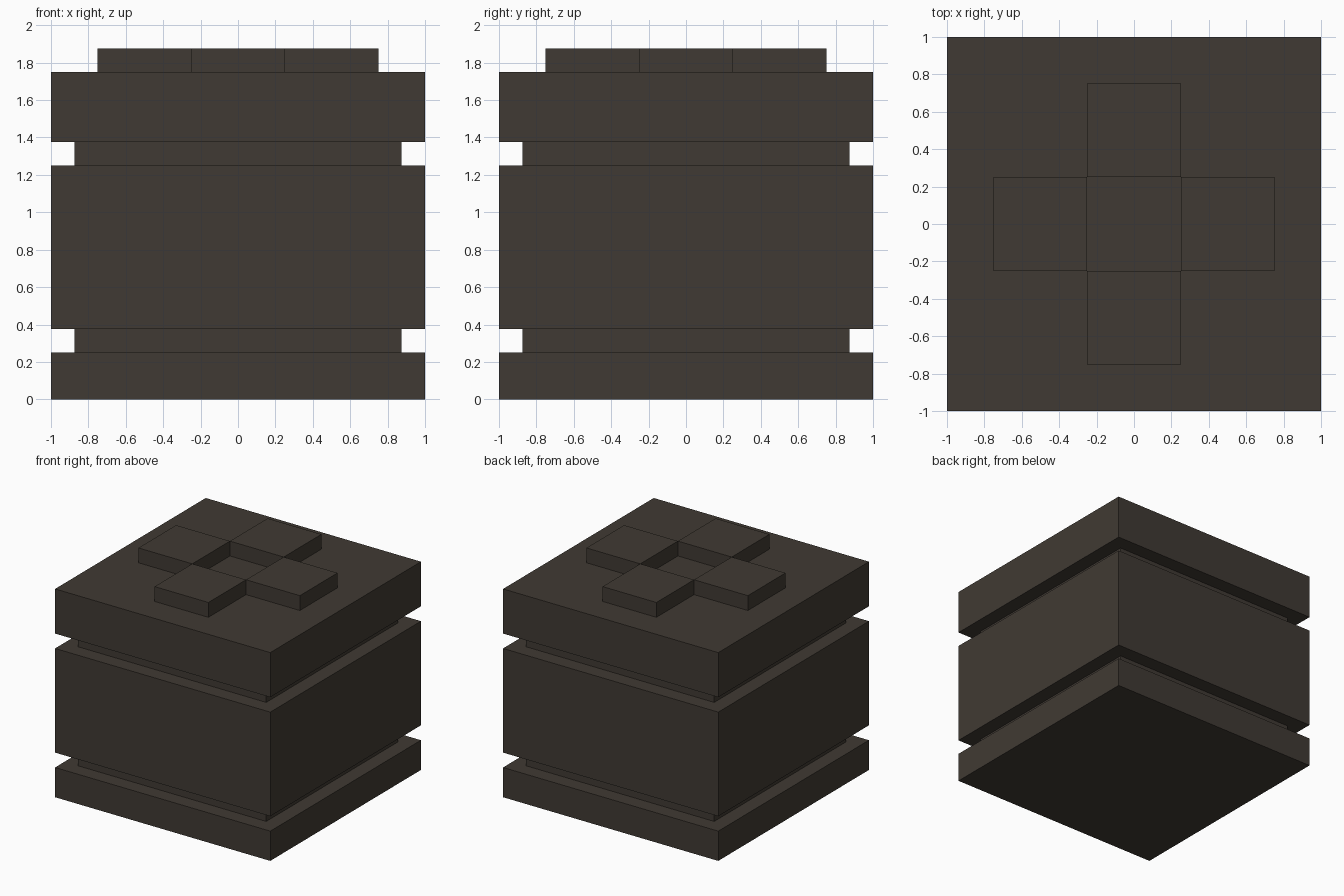
import bpy
import bmesh
from mathutils import Matrix

cube = bpy.data.objects.get("Cube")
if cube:
    bpy.data.objects.remove(cube, do_unlink=True)

# Single dark material
dark = bpy.data.materials.new("dark_brown_grey")
dark.use_nodes = True
colour = (0.051, 0.042, 0.033, 1.0)
dark.diffuse_color = colour
dark.node_tree.nodes["Principled BSDF"].inputs["Base Color"].default_value = colour


def box(name, x, y, z0, z1, width, depth):
    """Flat-shaded box centred on x, y and spanning z0 to z1."""
    bm = bmesh.new()
    bmesh.ops.create_cube(bm, size=1.0, matrix=Matrix.Diagonal((width, depth, z1 - z0, 1)))
    mesh = bpy.data.meshes.new(name)
    bm.to_mesh(mesh)
    bm.free()
    mesh.materials.append(dark)
    obj = bpy.data.objects.new(name, mesh)
    obj.location = (x, y, (z0 + z1) / 2)
    bpy.context.collection.objects.link(obj)
    return obj


# Stacked body: wide slabs separated by recessed necks
for name, z0, z1, size in (
    ("base_slab", 0.0, 0.25, 2.0),
    ("lower_neck", 0.25, 0.375, 1.75),
    ("middle_block", 0.375, 1.25, 2.0),
    ("upper_neck", 1.25, 1.375, 1.75),
    ("top_slab", 1.375, 1.75, 2.0),
):
    box(name, 0, 0, z0, z1, size, size)

# Four raised studs around an open square centre
for name, x, y in (
    ("left_stud", 0.5, 0),
    ("right_stud", -0.5, 0),
    ("back_stud", 0, 0.5),
    ("front_stud", 0, -0.5),
):
    box(name, x, y, 1.75, 1.875, 0.5, 0.5)
